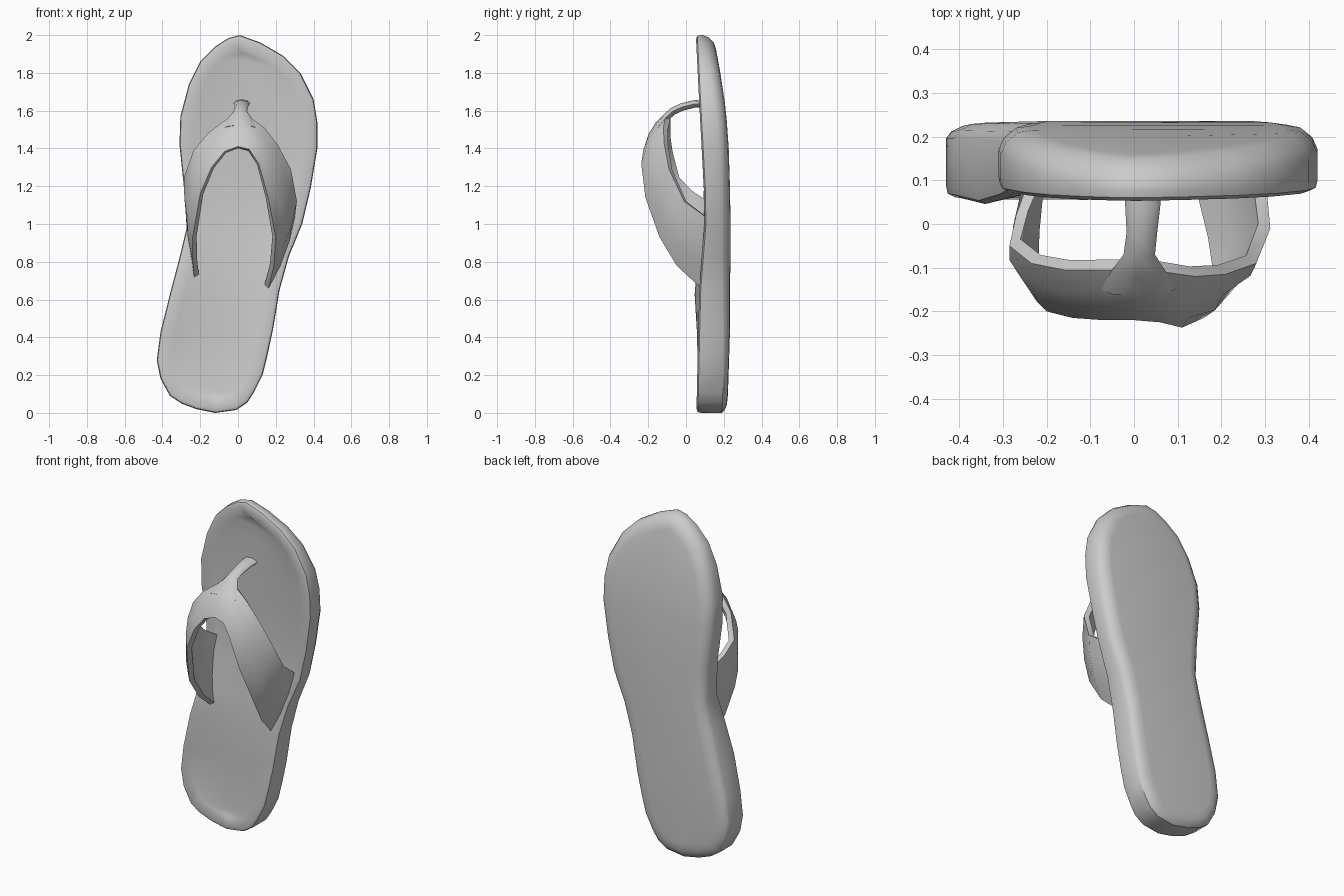
import bpy, bmesh, math
from mathutils import Vector

if "Cube" in bpy.data.objects:
    bpy.data.objects.remove(bpy.data.objects["Cube"])


def lerp(table, t):
    # piecewise linear lookup
    for (a, va), (b, vb) in zip(table, table[1:]):
        if t <= b:
            return va + (vb - va) * max(0, t - a) / (b - a)
    return table[-1][1]


def make(name, verts, faces, angle=40, thickness=0):
    me = bpy.data.meshes.new(name)
    me.from_pydata(verts, [], faces)
    bm = bmesh.new()
    bm.from_mesh(me)
    bmesh.ops.recalc_face_normals(bm, faces=bm.faces)
    bm.to_mesh(me)
    bm.free()
    ob = bpy.data.objects.new(name, me)
    bpy.context.collection.objects.link(ob)
    bpy.context.view_layer.objects.active = ob
    ob.select_set(True)
    bpy.ops.object.shade_smooth_by_angle(angle=math.radians(angle))
    ob.select_set(False)
    return ob


# Sole: outline points, left and right sides paired from heel to toe
HEEL, TOE = (-.12, 0), (.01, 2.0)
LEFT = [(-.22, .02), (-.30, .05), (-.36, .09), (-.41, .18), (-.43, .28), (-.41, .43),
        (-.36, .63), (-.31, .82), (-.272, .98), (-.285, 1.18), (-.31, 1.42),
        (-.305, 1.57), (-.26, 1.74), (-.20, 1.86), (-.12, 1.94), (-.05, 1.985)]
RIGHT = [(-.01, .015), (.05, .055), (.085, .11), (.13, .20), (.155, .30), (.185, .44),
         (.22, .65), (.27, .83), (.34, 1.0), (.385, 1.19), (.42, 1.40),
         (.42, 1.54), (.40, 1.66), (.33, 1.80), (.24, 1.89), (.12, 1.96)]
FRONT = [(0, .055), (.45, .065), (.65, .07), (1.0, .098), (1.2, .094), (1.6, .072), (2, .052)]
BACK = [(0, .215), (.1, .222), (.4, .232), (1.0, .236), (1.35, .23), (1.6, .212), (1.8, .182), (2, .145)]
ARCH = [(.35, 0), (.7, .03), (.95, .015), (1.15, 0)]   # raised rim on the arch side

outline = [Vector(p) for p in [HEEL] + RIGHT + [TOE] + LEFT[::-1]]
n = len(outline)
m = len(LEFT)


def inset(d):
    pts = []
    for i, p in enumerate(outline):
        t = (outline[(i + 1) % n] - outline[i - 1]).normalized()
        pts.append(p + Vector((-t.y, t.x)) * d)
    return pts


def front_y(i, z, dip):
    rim = lerp(ARCH, z) if i > m + 1 else 0
    return lerp(FRONT, z) - rim + dip


# rings: (inset, surface, offset)
rings = [(.075, 'f', .012), (.02, 'f', 0), (.004, 'f', .008), (0, 'f', .025),
         (0, 'b', -.055), (.012, 'b', -.028), (.04, 'b', -.005), (.075, 'b', 0)]
verts, faces = [], []
for d, side, off in rings:
    for i, p in enumerate(inset(d)):
        y = front_y(i, p.y, off) if side == 'f' else lerp(BACK, p.y) + off * (.45 + .55 * min(1, p.y / 1.2))
        verts.append((p.x, y, p.y))
for r in range(len(rings) - 1):
    for i in range(n):
        j = (i + 1) % n
        faces.append((r * n + i, r * n + j, (r + 1) * n + j, (r + 1) * n + i))
# front and back faces, split by a middle column
for base, dip in ((0, .008), ((len(rings) - 1) * n, 0)):
    mid = []
    for k in range(1, m + 1):
        a, b = Vector(verts[base + k]), Vector(verts[base + n - k])
        c = (a + b) / 2
        c.y += dip
        mid.append(len(verts))
        verts.append(tuple(c))
    for k in range(1, m):
        faces.append((base + k, base + k + 1, mid[k], mid[k - 1]))
        faces.append((base + n - k, mid[k - 1], mid[k], base + n - k - 1))
    faces += [(base, base + 1, mid[0]), (base, mid[0], base + n - 1),
              (base + m + 1, mid[-1], base + m), (base + m + 1, base + m + 2, mid[-1])]
make("sole", verts, faces)

# Strap: paired toe-side and heel-side edges, from the left end over the top to the right end
TOE_EDGE = [(-.235, .115, 1.12), (-.27, .02, 1.18), (-.285, -.05, 1.25), (-.235, -.09, 1.39),
            (-.16, -.105, 1.48), (-.06, -.105, 1.555), (.01, -.105, 1.59), (.07, -.11, 1.56),
            (.14, -.12, 1.51), (.21, -.115, 1.42), (.28, -.09, 1.29), (.312, -.01, 1.12), (.30, .115, 1.03)]
HEEL_EDGE = [(-.23, .10, .69), (-.24, -.03, .80), (-.24, -.12, .93), (-.20, -.20, 1.16),
             (-.14, -.215, 1.30), (-.07, -.22, 1.385), (0, -.22, 1.41), (.06, -.225, 1.395),
             (.11, -.237, 1.32), (.16, -.215, 1.14), (.20, -.14, .93), (.19, -.05, .78), (.16, .09, .65)]
THICK = .03
core = Vector((0, .12, 1.1))
verts, faces = [], []
for a, b in zip(TOE_EDGE, HEEL_EDGE):
    a, b = Vector(a), Vector(b)
    section = []
    for t in (0, .33, .67, 1):
        p = a.lerp(b, t)
        out = (p - core) * Vector((1, 1, .35))
        section.append((p + out.normalized() * .08 * t * (1 - t), out.normalized()))
    verts += [tuple(p) for p, o in section]
    verts += [tuple(p - o * THICK) for p, o in reversed(section)]
for s in range(len(TOE_EDGE) - 1):
    for i in range(8):
        j = (i + 1) % 8
        faces.append((s * 8 + i, s * 8 + j, s * 8 + 8 + j, s * 8 + 8 + i))
faces += [tuple(range(8)), tuple(range(len(verts) - 8, len(verts)))]
make("strap", verts, faces, 45)

# Toe post: flattened tapering tube bending from the strap into the sole
POST = [(.01, -.15, 1.51, .085), (.01, -.105, 1.565, .06), (.012, -.07, 1.597, .036),
        (.018, -.02, 1.62, .035), (.02, .04, 1.635, .04), (.02, .11, 1.64, .045)]
verts, faces = [], []
for k, (x, y, z, w) in enumerate(POST):
    p, q = POST[max(k - 1, 0)], POST[min(k + 1, len(POST) - 1)]
    t = Vector((0, q[1] - p[1], q[2] - p[2])).normalized()
    up = Vector((0, -t.z, t.y))
    for i in range(8):
        a = math.tau * i / 8
        verts.append(tuple(Vector((x, y, z)) + Vector((w * math.cos(a), 0, 0)) + up * .02 * math.sin(a)))
for s in range(len(POST) - 1):
    for i in range(8):
        j = (i + 1) % 8
        faces.append((s * 8 + i, s * 8 + j, s * 8 + 8 + j, s * 8 + 8 + i))
faces += [tuple(range(8)), tuple(range(len(verts) - 8, len(verts)))]
make("toe_post", verts, faces, 60)
